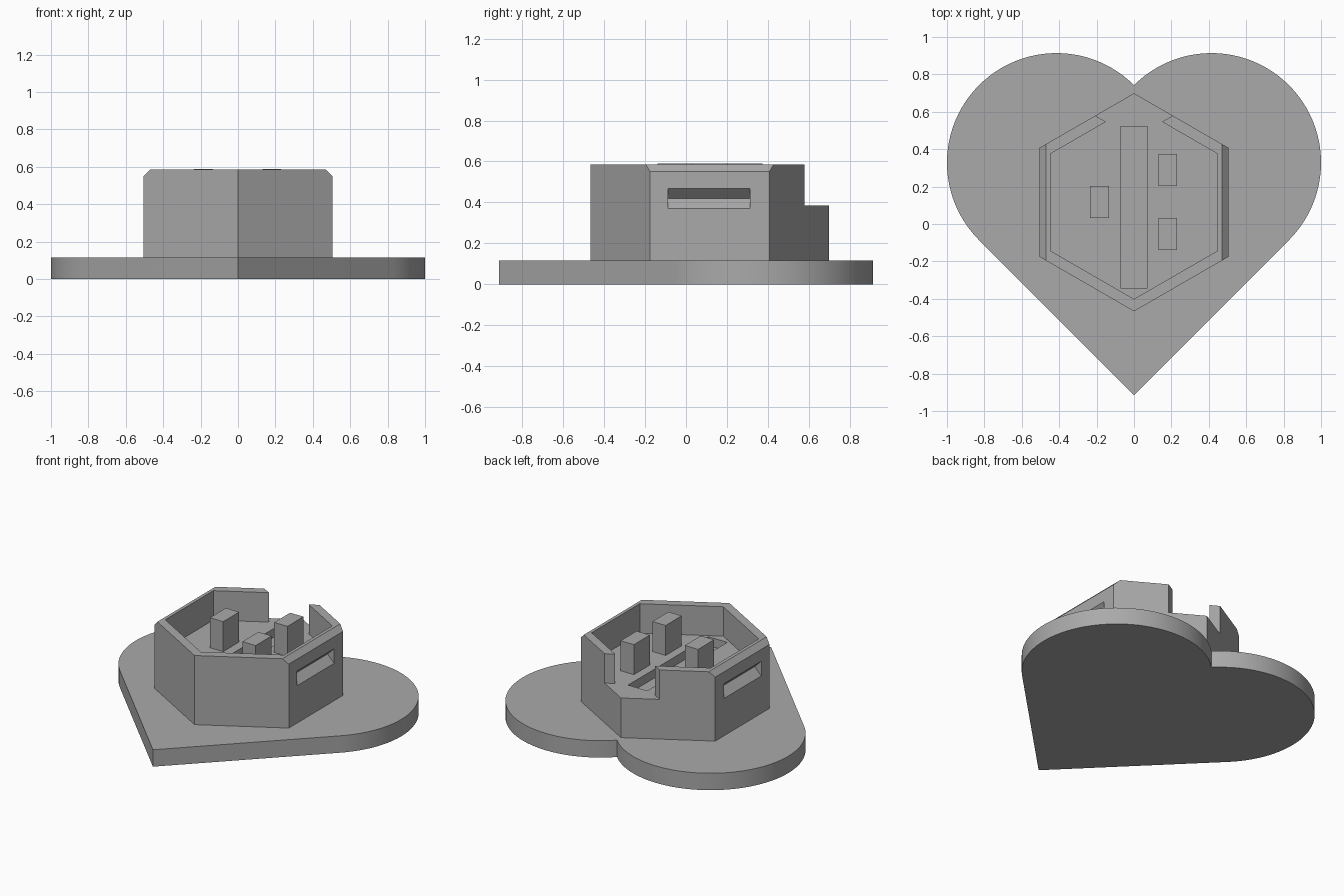
import bpy, bmesh, math
from mathutils import Vector

cube = bpy.data.objects.get("Cube")
if cube:
    bpy.data.objects.remove(cube, do_unlink=True)

GREY = (0.4, 0.4, 0.4, 1)
mat = bpy.data.materials.new("mid grey")
mat.use_nodes = True
mat.diffuse_color = GREY
mat.node_tree.nodes["Principled BSDF"].inputs["Base Color"].default_value = GREY


def prism(name, points, depth):
    """Extrude a closed outline of 3D points along the depth vector."""
    bm = bmesh.new()
    face = bm.faces.new([bm.verts.new(p) for p in points])
    new = bmesh.ops.extrude_face_region(bm, geom=[face])["geom"]
    bmesh.ops.translate(bm, vec=Vector(depth),
                        verts=[v for v in new if isinstance(v, bmesh.types.BMVert)])
    bmesh.ops.recalc_face_normals(bm, faces=bm.faces)
    mesh = bpy.data.meshes.new(name)
    bm.to_mesh(mesh)
    bm.free()
    mesh.materials.append(mat)
    obj = bpy.data.objects.new(name, mesh)
    bpy.context.collection.objects.link(obj)
    return obj


def upright(name, outline, z0, z1):
    return prism(name, [(x, y, z0) for x, y in outline], (0, 0, z1 - z0))


def box(name, x0, x1, y0, y1, z0, z1):
    return upright(name, [(x0, y0), (x1, y0), (x1, y1), (x0, y1)], z0, z1)


def hexagon(radius):
    angles = [math.radians(30 + 60 * i) for i in range(6)]
    return [(radius * math.cos(a), CY + radius * math.sin(a)) for a in angles]


def activate(obj):
    bpy.ops.object.select_all(action="DESELECT")
    obj.select_set(True)
    bpy.context.view_layer.objects.active = obj


def cut(target, cutter):
    cutter.hide_render = True
    mod = target.modifiers.new("cut", "BOOLEAN")
    mod.operation, mod.solver, mod.object = "DIFFERENCE", "EXACT", cutter
    activate(target)
    bpy.ops.object.modifier_apply(modifier=mod.name)
    bpy.data.objects.remove(cutter, do_unlink=True)


CY = 0.116                       # centre of the hexagon
BASE, FLOOR, TOP = 0.115, 0.385, 0.585

# Heart base: two round lobes on a square standing on its corner
c = math.sqrt(2) - 1
r = c * math.sqrt(2)
cy = 0.328
lobe = [math.radians(-45 + 180 * i / 48) for i in range(49)]
right = [(c + r * math.cos(a), cy + r * math.sin(a)) for a in lobe]
left = [(-x, y) for x, y in reversed(right[:-1])]
heart = upright("heart_base", [(0, cy - 3 * c)] + right + left, 0, BASE)
activate(heart)
bpy.ops.object.shade_smooth_by_angle(angle=math.radians(30))

# Hexagonal housing with a raised rim
body = upright("hex_housing", hexagon(0.583), BASE - 0.01, TOP)
cut(body, upright("tray_cutter", hexagon(0.517), FLOOR, 1))

# Opening in the rear rim, down to the tray floor
cut(body, upright("gap_cutter", [(0, 0.46), (0.6, 0.806), (0, 1.2), (-0.6, 0.806)], FLOOR, 1))

# Long slot in the tray floor
cut(body, box("slot_cutter", -0.072, 0.072, -0.342, 0.52, FLOOR - 0.06, FLOOR + 0.05))

for s in (1, -1):
    # Bevelled top edge on each side
    cut(body, prism("bevel_cutter", [(s * 0.45, -1, 0.605), (s * 0.525, -1, 0.53),
                                     (s * 0.525, -1, 0.605)], (0, 2, 0)))
    # V-shaped finger groove on each side
    cut(body, prism("groove_cutter", [(s * 0.455, -0.088, 0.419), (s * 0.555, -0.088, 0.319),
                                      (s * 0.555, -0.088, 0.519)], (0, 0.4, 0)))

# Three pegs standing on the tray floor
for name, x, y in (("left_front_peg", 0.18, -0.053), ("left_rear_peg", 0.18, 0.289),
                   ("right_peg", -0.184, 0.118)):
    box(name, x - 0.05, x + 0.05, y - 0.086, y + 0.086, FLOOR - 0.01, TOP + 0.004)
